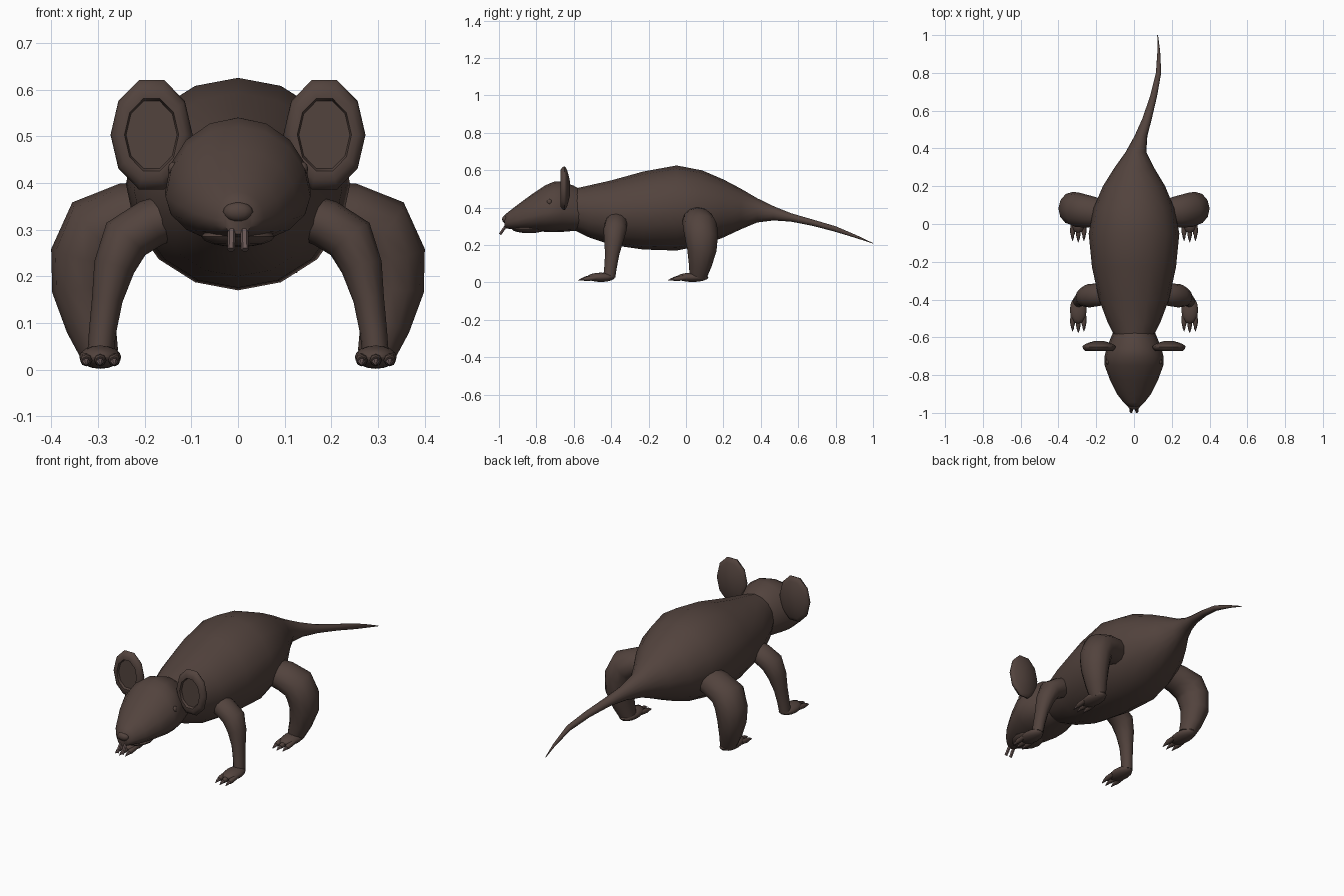
import bpy, bmesh, math
from mathutils import Vector

cube = bpy.data.objects.get("Cube")
if cube:
    bpy.data.objects.remove(cube, do_unlink=True)


def material(name, colour):
    mat = bpy.data.materials.new(name)
    mat.use_nodes = True
    mat.diffuse_color = (*colour, 1)
    shader = mat.node_tree.nodes["Principled BSDF"]
    shader.inputs["Base Color"].default_value = (*colour, 1)
    return mat


FUR = material("brown_fur", (.085, .056, .047))
CLAW = material("pinkish_claw", (.14, .095, .09))


def finish(name, bm, mat):
    """Turn a bmesh into a smooth shaded object."""
    bmesh.ops.recalc_face_normals(bm, faces=bm.faces)
    mesh = bpy.data.meshes.new(name)
    bm.to_mesh(mesh)
    bm.free()
    mesh.materials.append(mat)
    ob = bpy.data.objects.new(name, mesh)
    bpy.context.collection.objects.link(ob)
    bpy.ops.object.select_all(action='DESELECT')
    ob.select_set(True)
    bpy.context.view_layer.objects.active = ob
    bpy.ops.object.shade_smooth_by_angle(angle=math.radians(55))


def loft(name, rings, mat=FUR):
    """Skin a list of point rings and cap both ends."""
    bm = bmesh.new()
    loops = [[bm.verts.new(point) for point in ring] for ring in rings]
    for first, second in zip(loops, loops[1:]):
        for i in range(len(first)):
            bm.faces.new((first[i - 1], first[i], second[i], second[i - 1]))
    bm.faces.new(loops[0])
    bm.faces.new(loops[-1])
    finish(name, bm, mat)


def smooth(stations, steps=2):
    """Fill in stations along a curve through the given ones."""
    keys = [Vector(station) for station in stations]
    keys = [keys[0], *keys, keys[-1]]
    result = []
    for before, start, end, after in zip(keys, keys[1:], keys[2:], keys[3:]):
        for step in range(steps):
            t = step / steps
            leave, arrive = (end - before) / 2, (after - start) / 2
            bend = (end - start) * 3 - leave * 2 - arrive
            twist = leave + arrive - (end - start) * 2
            result.append(start + leave * t + bend * t**2 + twist * t**3)
    return result + [keys[-1]]


def oval(y, x, half_width, top, bottom, share=.5, sides=16):
    """Upright ring, widest at the given share of its height."""
    middle = bottom + share * (top - bottom)
    ring = []
    for i in range(sides):
        angle = math.tau * i / sides
        rise = math.sin(angle)
        height = top - middle if rise > 0 else middle - bottom
        ring.append((x + half_width * math.cos(angle), y, middle + height * rise))
    return ring


def limb(name, path, mat=FUR, sides=12, depth=1):
    """Tube along (x, y, z, radius); depth widens it front to back."""
    points = [Vector(station[:3]) for station in path]
    rings = []
    for i, centre in enumerate(points):
        ahead = points[min(i + 1, len(points) - 1)]
        along = (ahead - points[max(i - 1, 0)]).normalized()
        guide = Vector((0, 0, 1)) if abs(along.y) > .8 else Vector((0, 1, 0))
        front = (guide - along * guide.dot(along)).normalized()
        across = along.cross(front)
        radius = path[i][3]
        angles = [math.tau * k / sides for k in range(sides)]
        rings.append([centre + across * radius * math.cos(a)
                      + front * radius * depth * math.sin(a) for a in angles])
    loft(name, rings, mat)


def ball(name, centre, size):
    bm = bmesh.new()
    bmesh.ops.create_uvsphere(bm, u_segments=12, v_segments=8, radius=1)
    bmesh.ops.scale(bm, vec=size, verts=bm.verts)
    bmesh.ops.translate(bm, vec=centre, verts=bm.verts)
    finish(name, bm, FUR)


# Body running into the curved tail: y, x, half width, top, bottom
body = [(-.6, 0, .1, .5, .28), (-.4, 0, .185, .545, .2), (-.05, 0, .24, .625, .17),
        (.2, 0, .165, .55, .24), (.38, .01, .055, .45, .32),
        (.56, .07, .025, .37, .325), (.8, .13, .014, .3, .27), (1, .125, .002, .21, .207)]
loft("body_and_tail", [oval(*station) for station in smooth(body)])

# Head, with the cheeks set low
head = [(-.97, 0, .03, .36, .29), (-.9, 0, .09, .415, .28), (-.75, 0, .155, .52, .27),
        (-.66, 0, .145, .54, .27), (-.55, 0, .1, .49, .28)]
loft("head", [oval(*station, share=.4) for station in smooth(head)])
ball("lower_jaw", (0, -.84, .285), (.078, .09, .022))
ball("nose", (0, -.965, .338), (.032, .018, .021))

front_leg = [(.14, -.37, .33, .048), (.24, -.38, .28, .054),
             (.28, -.395, .15, .033), (.295, -.41, .03, .028)]
hind_leg = [(.17, .055, .34, .065), (.3, .075, .3, .08),
            (.33, .085, .17, .068), (.295, .065, .03, .04)]
tooth = [(.013, -.95, .315, .007), (.014, -.975, .285, .009), (.015, -.994, .257, .008)]

for side, sign in (("left", 1), ("right", -1)):

    def mirrored(path):
        return [(sign * x, *rest) for x, *rest in path]

    # Ear: domed back, rounded rim and a sunken inner face
    dome = [(-.62 - .03 * i / 4, math.sin(math.pi / 2 * (i + 1) / 5)) for i in range(5)]
    dish = [(-.662, .95), (-.672, .82), (-.672, .66), (-.66, .62)]
    loft(side + "_ear", [oval(y, sign * .185, .088 * size, .503 + .123 * size,
                              .503 - .123 * size, sides=10) for y, size in dome + dish])

    ball(side + "_eye", (sign * .138, -.73, .43), (.012, .014, .015))
    limb(side + "_tooth", mirrored(tooth), CLAW, sides=6)

    for part, leg, foot_y, length in (("front", front_leg, -.455, .075),
                                      ("hind", hind_leg, .035, .085)):
        limb(f"{side}_{part}_leg", smooth(mirrored(leg)), depth=1.15)

        # Foot with three clawed toes
        foot_x = sign * .295
        ball(f"{side}_{part}_foot", (foot_x, foot_y, .027), (.045, length, .025))
        for toe, place in (("inner", -sign), ("middle", 0), ("outer", sign)):
            x = foot_x + place * .03
            tip = foot_y - length - .047 + abs(place) * .008
            limb(f"{side}_{part}_{toe}_toe",
                 [(x, tip + .09, .025, .012), (x, tip + .045, .02, .013),
                  (x, tip + .03, .018, .01)], sides=8)
            limb(f"{side}_{part}_{toe}_claw",
                 [(x, tip + .045, .02, .009), (x, tip + .02, .017, .008),
                  (x, tip, .01, .001)], CLAW, sides=6)
